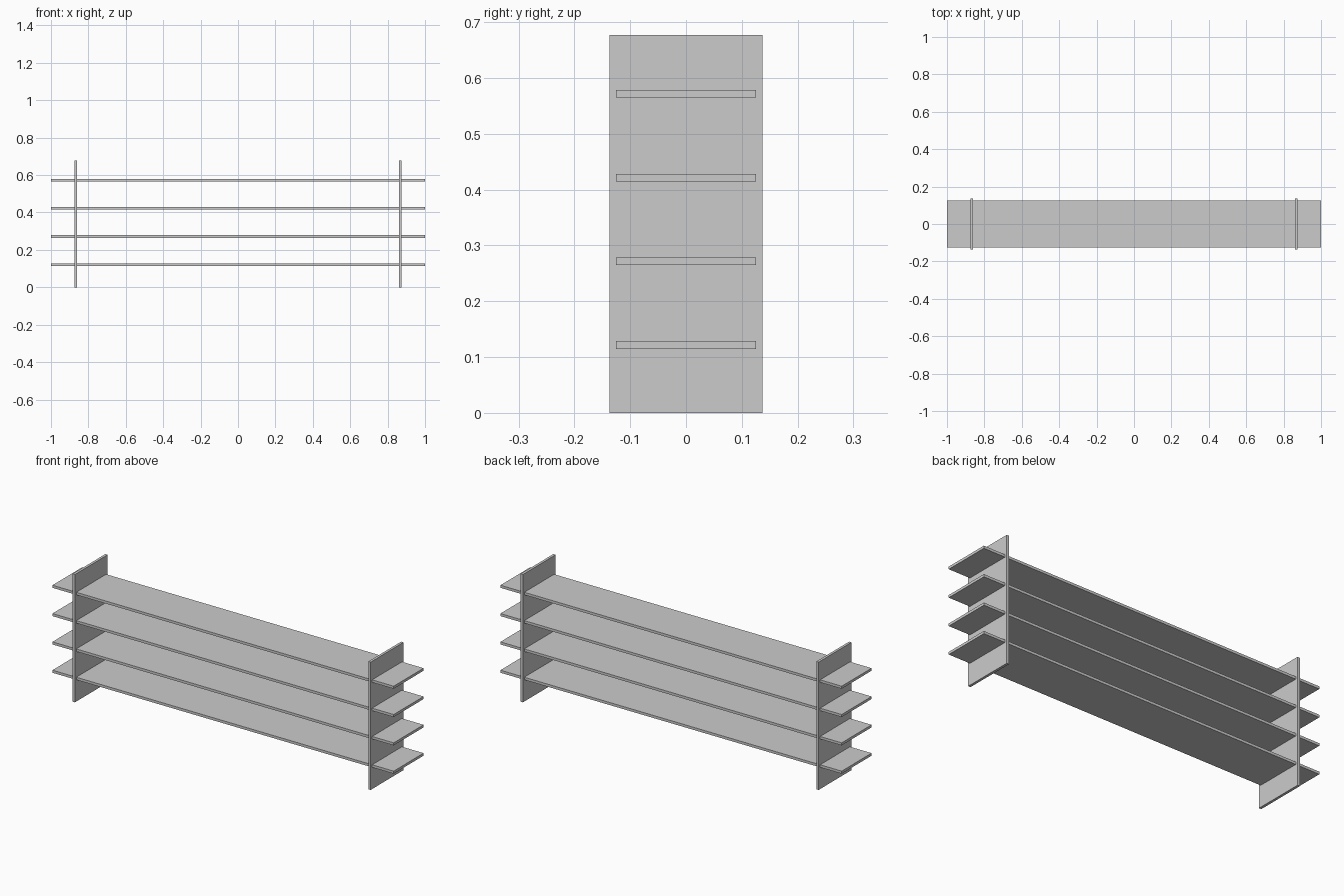
import bpy

if "Cube" in bpy.data.objects:
    bpy.data.objects.remove(bpy.data.objects["Cube"])


def box(name, center, size):
    bpy.ops.mesh.primitive_cube_add(size=1, location=center)
    obj = bpy.context.object
    obj.name = name
    obj.scale = size
    bpy.ops.object.transform_apply(location=False, rotation=False, scale=True)
    return obj


BOARD = 0.0137   # board thickness
HEIGHT = 0.677   # upright height

# Four long shelves passing through the uprights
for i in range(4):
    box(f"shelf_{i + 1}", (0, 0, 0.1217 + 0.15 * i), (2.0, 0.25, BOARD))

# Two upright side panels, slightly deeper than the shelves
for side, name in ((-1, "left_upright"), (1, "right_upright")):
    box(name, (side * 0.867, 0, HEIGHT / 2), (BOARD, 0.274, HEIGHT))
